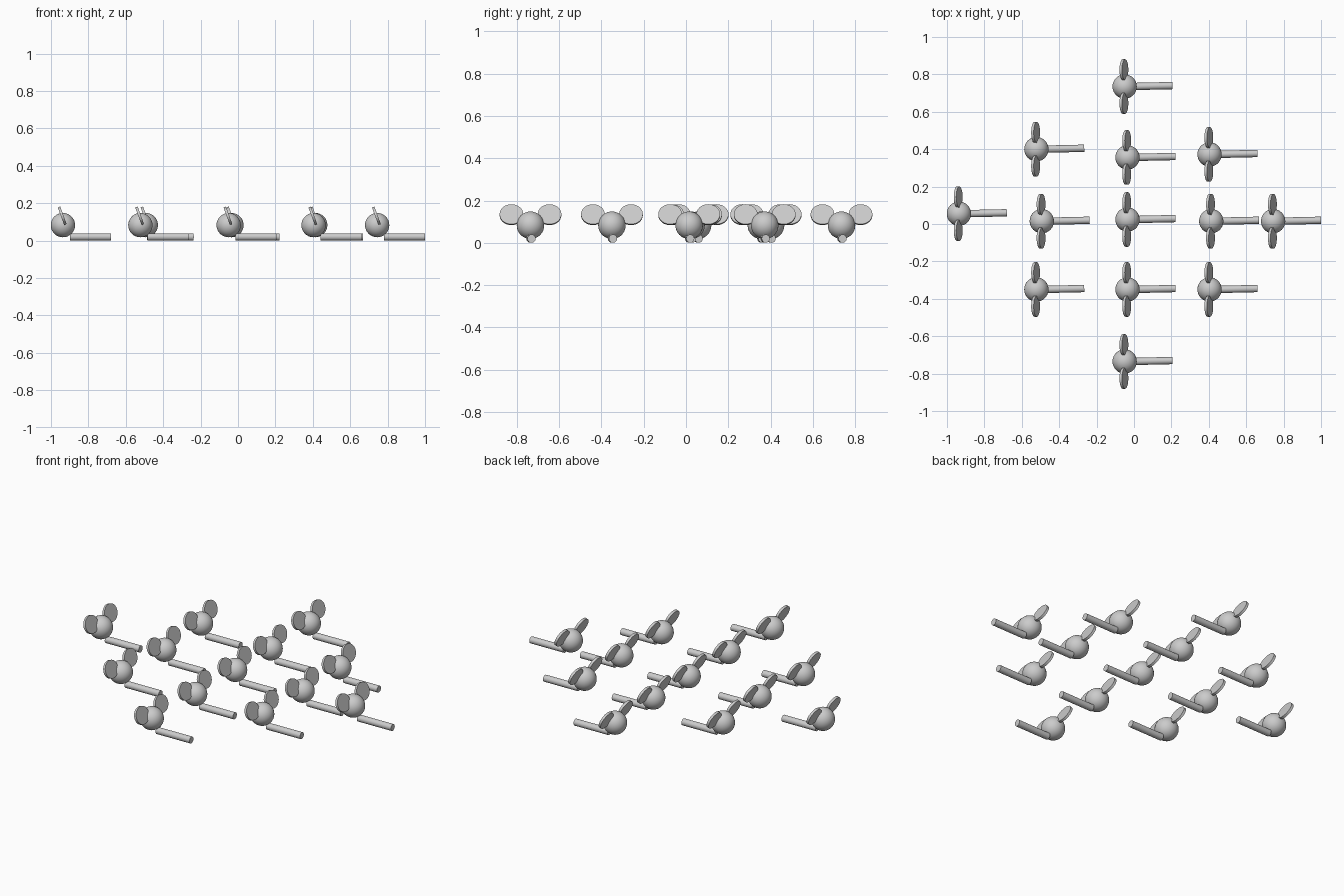
import bpy, math
from mathutils import Matrix, Vector

if "Cube" in bpy.data.objects:
    bpy.data.objects.remove(bpy.data.objects["Cube"])

# centres (x, y) of the repeated figures
SPOTS = [(-0.05, 0.735), (-0.522, 0.40), (-0.035, 0.356), (0.404, 0.372),
         (-0.936, 0.055), (-0.493, 0.015), (-0.035, 0.024), (0.413, 0.015), (0.744, 0.015),
         (-0.522, -0.35), (-0.035, -0.35), (0.404, -0.35), (-0.05, -0.735)]


def finish(name, matrix):
    """Bake the placement into the mesh, shade it, and return its data."""
    ob = bpy.context.object
    ob.data.transform(matrix)
    bpy.ops.object.shade_smooth_by_angle(angle=math.radians(40))
    mesh = ob.data
    mesh.name = name
    bpy.data.objects.remove(ob)
    return mesh


def move(x, y, z):
    return Matrix.Translation((x, y, z))


# round head
bpy.ops.mesh.primitive_uv_sphere_add(segments=32, ring_count=16, radius=0.065)
parts = {"head": finish("head", move(0, 0, 0.083))}

# thin oval ears, leaning back
for side, s in (("left", 1), ("right", -1)):
    bpy.ops.mesh.primitive_cylinder_add(vertices=32, radius=1, depth=1)
    m = (move(-0.004, 0.09 * s, 0.133)
         @ Matrix.Rotation(math.radians(-20), 4, 'Y')
         @ Matrix.Rotation(math.radians(90), 4, 'Y')
         @ Matrix.Diagonal((0.05, 0.056, 0.014, 1)))
    parts[side + "_ear"] = finish(side + "_ear", m)

# straight rod lying on the floor
start, end = Vector((0.037, 0.0, 0.02)), Vector((0.256, 0.005, 0.02))
axis = end - start
bpy.ops.mesh.primitive_cylinder_add(vertices=16, radius=0.0195, depth=axis.length)
m = Matrix.Translation((start + end) / 2) @ axis.to_track_quat('Z', 'Y').to_matrix().to_4x4()
parts["rod"] = finish("rod", m)

# place every figure
for i, (x, y) in enumerate(SPOTS, 1):
    for name, mesh in parts.items():
        ob = bpy.data.objects.new(f"{name}_{i}", mesh)
        ob.location = (x, y, 0)
        bpy.context.collection.objects.link(ob)
